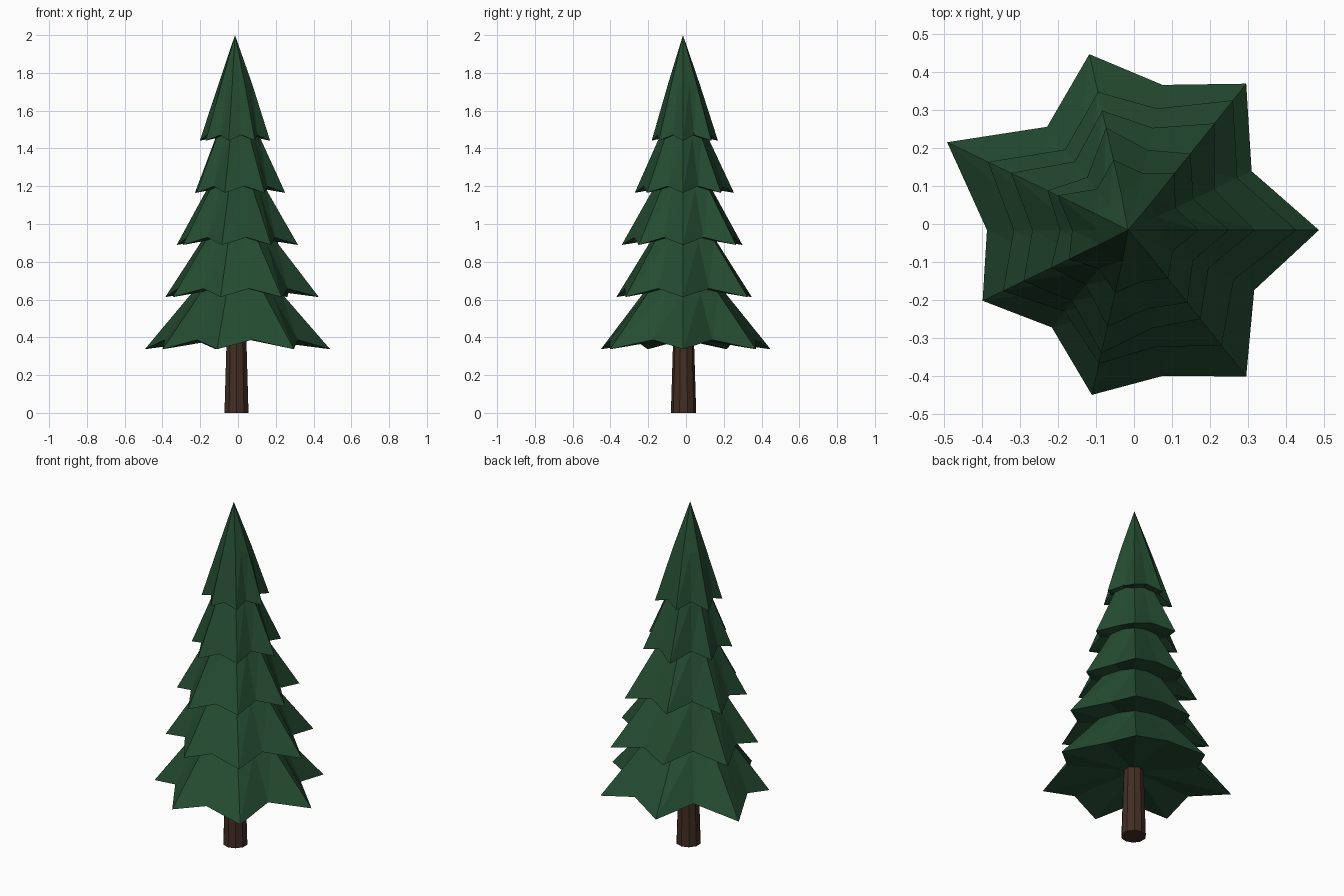
import bpy, bmesh
from math import cos, sin, tau

if "Cube" in bpy.data.objects:
    bpy.data.objects.remove(bpy.data.objects["Cube"])

CX, CY = -0.012, -0.016      # trunk axis
POINTS = 7                   # branch tips per tier


def material(name, rgb):
    m = bpy.data.materials.new(name)
    m.diffuse_color = (*rgb, 1)
    m.use_nodes = True
    m.node_tree.nodes["Principled BSDF"].inputs["Base Color"].default_value = m.diffuse_color
    return m


green = material("needles", (0.018, 0.072, 0.031))
brown = material("bark", (0.055, 0.027, 0.017))


def finish(bm, name, mat):
    bmesh.ops.recalc_face_normals(bm, faces=bm.faces)
    me = bpy.data.meshes.new(name)
    bm.to_mesh(me)
    bm.free()
    me.materials.append(mat)
    ob = bpy.data.objects.new(name, me)
    bpy.context.collection.objects.link(ob)
    return ob


def tier(name, z, height, tips, rise):
    """Star-rimmed cone: apex, nearly round middle ring, drooping rim, hollow underside."""
    bm = bmesh.new()
    rim, mid = [], []
    n = 2 * POINTS
    for i in range(n):
        a = tau * i / n
        k = i // 2
        if i % 2 == 0:
            r, rz, rm = tips[k], z, tips[k] * 0.485
        else:
            avg = (tips[k] + tips[(k + 1) % POINTS]) / 2
            r, rz, rm = avg * VALLEY[k], z + rise, avg * 0.43
        rim.append(bm.verts.new((CX + r * cos(a), CY + r * sin(a), rz)))
        mid.append(bm.verts.new((CX + rm * cos(a), CY + rm * sin(a), z + height * 0.53)))
    apex = bm.verts.new((CX - 0.004, CY, z + height))
    under = bm.verts.new((CX, CY, z + rise * 1.3))
    for i in range(n):
        j = (i + 1) % n
        bm.faces.new((rim[i], rim[j], mid[j]))
        bm.faces.new((rim[i], mid[j], mid[i]))
        bm.faces.new((mid[i], mid[j], apex))
        bm.faces.new((rim[j], rim[i], under))
    return finish(bm, name, green)


# Rim valleys relative to the neighbouring tips
VALLEY = (0.72, 0.81, 0.69, 0.78, 0.75, 0.84, 0.735)

# Branch tiers, bottom to top: tip radii counter-clockwise from +x
TIERS = (
    (0.50, 0.494, 0.476, 0.534, 0.43, 0.446, 0.494),
    (0.44, 0.438, 0.374, 0.414, 0.37, 0.362, 0.39),
    (0.33, 0.36, 0.323, 0.347, 0.31, 0.333, 0.30),
    (0.262, 0.258, 0.277, 0.24, 0.23, 0.262, 0.245),
    (0.182, 0.192, 0.19, 0.211, 0.177, 0.17, 0.163),
)
for t, tips in enumerate(TIERS):
    tier(f"branch_tier_{t + 1}", 0.337 + 0.276 * t, 0.559, tips, 0.05 - 0.005 * t)

# Tapered trunk
bm = bmesh.new()
bmesh.ops.create_cone(bm, cap_ends=True, segments=10, radius1=0.067, radius2=0.053, depth=0.46)
bmesh.ops.translate(bm, verts=bm.verts, vec=(-0.008, -0.013, 0.23))
finish(bm, "trunk", brown)
